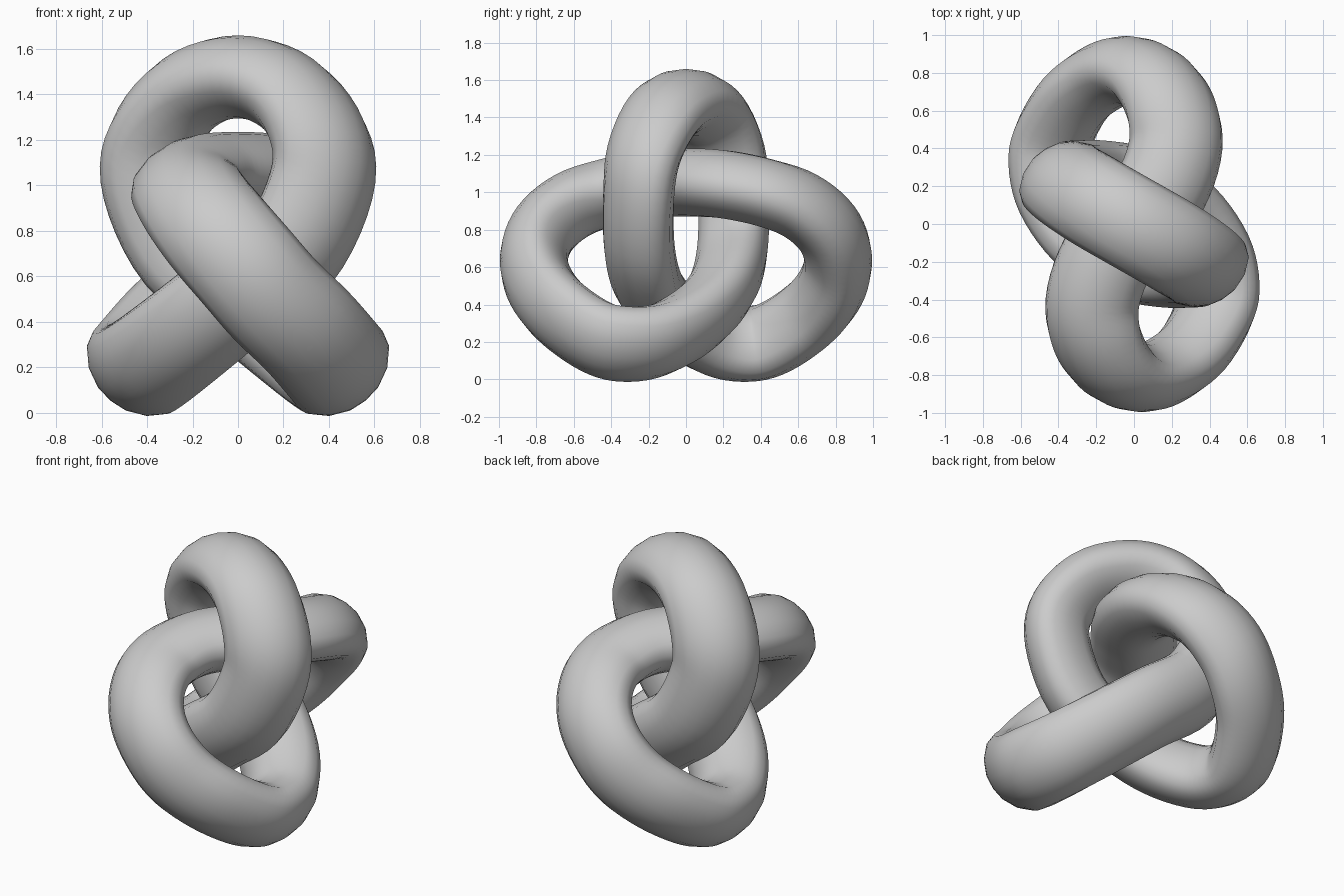
import bpy
import bmesh
from mathutils import Vector

if "Cube" in bpy.data.objects:
    bpy.data.objects.remove(bpy.data.objects["Cube"])

STEPS = 5  # rings per path segment

# Half of the centre line, from the top of the arch to the middle strand
HALF = [
    (0.00, 0.00, 1.47), (0.21, -0.12, 1.40), (0.35, -0.21, 1.21),
    (0.36, -0.24, 1.00), (0.22, -0.24, 0.71), (-0.04, -0.19, 0.50),
    (-0.24, -0.06, 0.34), (-0.39, 0.14, 0.225), (-0.44, 0.33, 0.20),
    (-0.41, 0.48, 0.24), (-0.30, 0.66, 0.365), (-0.16, 0.77, 0.50),
    (-0.03, 0.805, 0.65), (0.10, 0.75, 0.80), (0.19, 0.61, 0.92),
    (0.22, 0.42, 0.99), (0.15, 0.20, 1.035), (0.00, 0.00, 1.045),
]
# Direction of the wide axis of the section at some path points
WIDE = {0: (0.45, 0.9, 0), 3: (0.88, 0.47, 0), 8: (0.77, 0, -0.64),
        12: (0.7, 0, -0.7), 15: (0.95, 0.2, -0.2), 17: (0.8, -0.6, 0)}
# Half of the section: (outward, sideways), domed outside, flatter inside
SECTION = [(0.19, 0), (0.18, 0.08), (0.14, 0.165), (0.075, 0.23), (0.01, 0.25),
           (-0.06, 0.225), (-0.12, 0.15), (-0.165, 0.07), (-0.175, 0)]
SECTION += [(u, -v) for u, v in reversed(SECTION[1:-1])]


def wide_axis(i):
    """Wide axis at path point i, blended between the given ones."""
    a = max(k for k in WIDE if k <= i)
    b = min(k for k in WIDE if k >= i)
    t = 0 if a == b else (i - a) / (b - a)
    return Vector(WIDE[a]).lerp(Vector(WIDE[b]), t)


def spline(p, t):
    """Smooth position through four neighbouring values."""
    a, b, c, d = p
    return 0.5 * (2 * b + (c - a) * t + (2 * a - 5 * b + 4 * c - d) * t ** 2
                  + (3 * b - a - 3 * c + d) * t ** 3)


# Other half: half turn about the vertical axis
points = [Vector(p) for p in HALF]
points += [Vector((-x, -y, z)) for x, y, z in reversed(HALF[1:-1])]
axes = [wide_axis(i) for i in range(len(HALF))]
axes += [Vector((a.x, a.y, -a.z)) for a in reversed(axes[1:-1])]

# Sweep the section along the closed path
n = len(points)
path, sides = [], []
for i in range(n):
    near = [(i + k) % n for k in (-1, 0, 1, 2)]
    for s in range(STEPS):
        path.append(spline([points[k] for k in near], s / STEPS))
        sides.append(spline([axes[k] for k in near], s / STEPS))

bm = bmesh.new()
rings = []
m = len(path)
for i, (pos, side) in enumerate(zip(path, sides)):
    along = (path[(i + 1) % m] - path[i - 1]).normalized()
    v_dir = (side - along * side.dot(along)).normalized()
    u_dir = along.cross(v_dir)
    rings.append([bm.verts.new(pos + u_dir * u + v_dir * v) for u, v in SECTION])
for i in range(m):
    a, b = rings[i], rings[(i + 1) % m]
    for j in range(len(SECTION)):
        k = (j + 1) % len(SECTION)
        bm.faces.new((a[j], a[k], b[k], b[j]))
bmesh.ops.recalc_face_normals(bm, faces=bm.faces)

mesh = bpy.data.meshes.new("knotted_tube")
bm.to_mesh(mesh)
bm.free()
knot = bpy.data.objects.new("knotted_tube", mesh)
bpy.context.collection.objects.link(knot)

# Plain grey surface, smooth
grey = bpy.data.materials.new("light_grey")
grey.diffuse_color = (0.6, 0.6, 0.6, 1)
grey.use_nodes = True
grey.node_tree.nodes["Principled BSDF"].inputs["Base Color"].default_value = grey.diffuse_color
mesh.materials.append(grey)
for face in mesh.polygons:
    face.use_smooth = True
